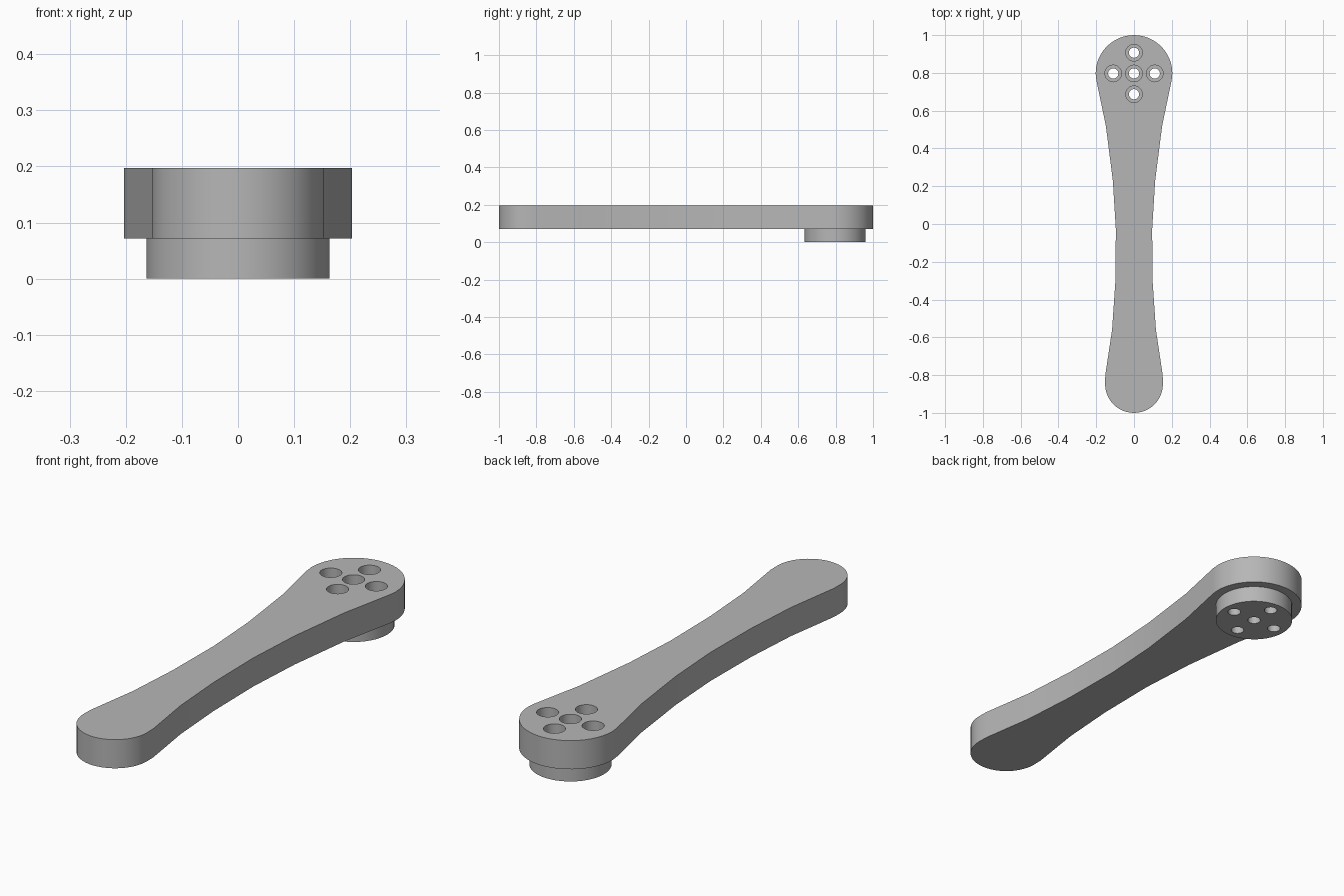
import bpy, bmesh
from math import pi, sin, cos, radians

cube = bpy.data.objects.get("Cube")
if cube:
    bpy.data.objects.remove(cube)

BOSS_Y, END_Y = 0.797, -0.847
ARM_BOTTOM, ARM_TOP = 0.072, 0.197
HOLE_PITCH = 0.11

grey = bpy.data.materials.new("plain grey")
grey.use_nodes = True
grey.diffuse_color = (0.47, 0.47, 0.47, 1)
grey.node_tree.nodes["Principled BSDF"].inputs["Base Color"].default_value = grey.diffuse_color


def arc(cy, r, start, end, steps):
    """Points on a circle centred on the arm's long axis."""
    angles = [start + (end - start) * i / steps for i in range(steps + 1)]
    return [(r * cos(a), cy + r * sin(a)) for a in angles]


def extrude(name, outline, z0, z1):
    """Upright prism over a closed outline."""
    bm = bmesh.new()
    face = bm.faces.new([bm.verts.new((x, y, z0)) for x, y in outline])
    top = bmesh.ops.extrude_face_region(bm, geom=[face])["geom"]
    bmesh.ops.translate(bm, vec=(0, 0, z1 - z0),
                        verts=[v for v in top if isinstance(v, bmesh.types.BMVert)])
    bmesh.ops.recalc_face_normals(bm, faces=bm.faces)
    mesh = bpy.data.meshes.new(name)
    bm.to_mesh(mesh)
    bm.free()
    mesh.materials.append(grey)
    obj = bpy.data.objects.new(name, mesh)
    bpy.context.collection.objects.link(obj)
    return obj


def drill(obj, radius):
    """Cut the cross of five round holes through a part."""
    bpy.ops.object.select_all(action="DESELECT")
    bpy.context.view_layer.objects.active = obj
    obj.select_set(True)
    for dx, dy in ((0, 0), (1, 0), (-1, 0), (0, 1), (0, -1)):
        ring = [(x + dx * HOLE_PITCH, y + dy * HOLE_PITCH)
                for x, y in arc(BOSS_Y, radius, 0, 2 * pi, 32)[:-1]]
        cutter = extrude("hole_cutter", ring, -0.1, 0.3)
        cutter.hide_render = True
        mod = obj.modifiers.new("hole", "BOOLEAN")
        mod.operation = "DIFFERENCE"
        mod.solver = "EXACT"
        mod.object = cutter
        bpy.ops.object.modifier_apply(modifier=mod.name)
        bpy.data.objects.remove(cutter)
    bpy.ops.object.shade_smooth_by_angle(angle=radians(30))


# Waisted arm: round ends joined by concave sides
side = [(0.199, 0.76), (0.149, 0.52), (0.112, 0.23), (0.096, -0.03),
        (0.099, -0.31), (0.116, -0.56), (0.152, -0.8)]
outline = arc(BOSS_Y, 0.203, 0, pi, 24)
outline += [(-x, y) for x, y in side]
outline += arc(END_Y, 0.153, pi, 2 * pi, 24)
outline += side[::-1]
arm = extrude("arm", outline, ARM_BOTTOM, ARM_TOP)
drill(arm, 0.044)

# Round boss below the wide end, with narrower screw holes
boss = extrude("mounting_boss", arc(BOSS_Y, 0.163, 0, 2 * pi, 48)[:-1], 0, ARM_BOTTOM)
drill(boss, 0.027)
